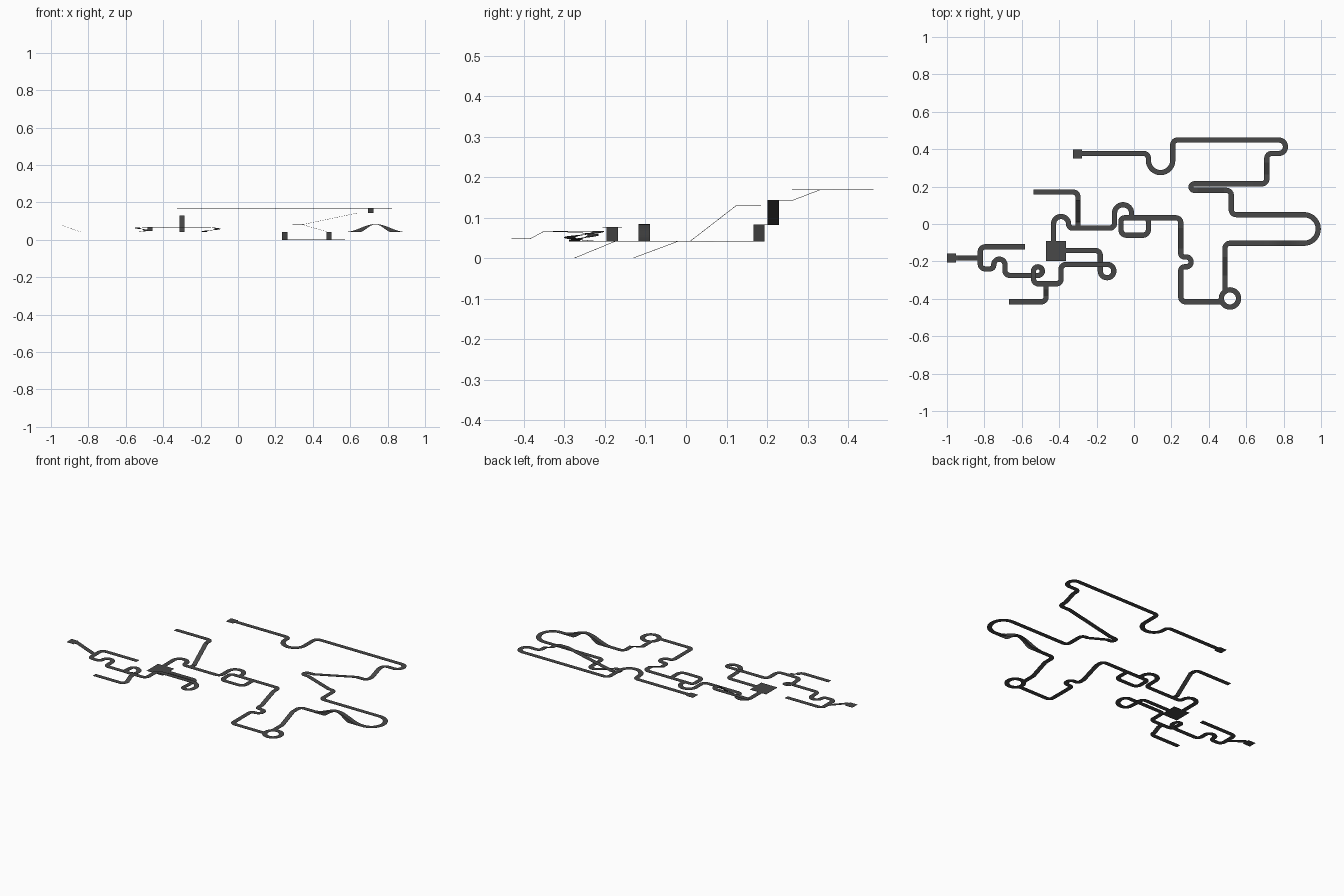
import bpy, bmesh, math
from mathutils import Vector

if "Cube" in bpy.data.objects:
    bpy.data.objects.remove(bpy.data.objects["Cube"])

HALF = 0.014      # half the track width
THICK = 0.0012    # track sheet thickness
R = 0.026         # default corner radius
LOW, MID, TOP = 0.041, 0.066, 0.168

dark = bpy.data.materials.new("dark_grey")
dark.diffuse_color = (0.065, 0.065, 0.065, 1)
dark.use_nodes = True
dark.node_tree.nodes["Principled BSDF"].inputs["Base Color"].default_value = dark.diffuse_color


def fillet(pts, closed=False):
    """Round the corners of a polyline of (x, y, z[, radius])."""
    out, n = [], len(pts)
    for i, p in enumerate(pts):
        c = Vector(p[:3])
        if not closed and i in (0, n - 1):
            out.append(c)
            continue
        a, b = Vector(pts[i - 1][:3]), Vector(pts[(i + 1) % n][:3])
        u, v = (a - c).to_2d().normalized(), (b - c).to_2d().normalized()
        if abs(u.x * v.y - u.y * v.x) < 0.01:
            out.append(c)
            continue
        r = p[3] if len(p) > 3 else R
        s = c + (a - c) * (r / (a - c).to_2d().length)
        e = c + (b - c) * (r / (b - c).to_2d().length)
        centre = c.to_2d() + (u + v) * r
        for k in range(9):
            t = k / 8 * math.pi / 2
            q = centre - v * r * math.cos(t) - u * r * math.sin(t)
            out.append(Vector((q.x, q.y, s.z + (e.z - s.z) * k / 8)))
    clean = [out[0]]
    for q in out[1:]:
        if (q - clean[-1]).to_2d().length > 0.0008:
            clean.append(q)
    return clean


def finish(name, bm, sheet=True):
    me = bpy.data.meshes.new(name)
    bm.to_mesh(me)
    bm.free()
    me.materials.append(dark)
    ob = bpy.data.objects.new(name, me)
    bpy.context.collection.objects.link(ob)
    if sheet:
        mod = ob.modifiers.new("thickness", 'SOLIDIFY')
        mod.thickness = THICK
        mod.offset = 1
    return ob


def ribbon(name, pts, closed=False):
    """Flat strip of constant width along a rounded path."""
    path = fillet(pts, closed)
    n, bm, rows = len(path), bmesh.new(), []
    for i, p in enumerate(path):
        a = path[i - 1] if (i or closed) else p
        b = path[(i + 1) % n] if (i < n - 1 or closed) else p
        d0, d1 = (p - a).to_2d(), (b - p).to_2d()
        d = ((d0.normalized() if d0.length else d0) + (d1.normalized() if d1.length else d1)).normalized()
        side = Vector((-d.y, d.x, 0)) * HALF
        rows.append((bm.verts.new(p - side), bm.verts.new(p + side)))
    for i in range(n if closed else n - 1):
        r0, r1 = rows[i], rows[(i + 1) % n]
        bm.faces.new((r0[0], r1[0], r1[1], r0[1]))
    return finish(name, bm)


def pad(name, x, y, z, size):
    bm = bmesh.new()
    h = size / 2
    bm.faces.new([bm.verts.new((x + i * h, y + j * h, z)) for i, j in ((-1, -1), (1, -1), (1, 1), (-1, 1))])
    return finish(name, bm)


# hump profile on the long return straight
HX0, HX1, HY, HN = 0.895, 0.575, -0.103, 24
hump = []
for i in range(HN + 1):
    t = i / HN
    hump.append((HX0 + (HX1 - HX0) * t, HY, LOW + 0.042 * (0.5 - 0.5 * math.cos(2 * math.pi * t))))

# upper track winding down to the ring
ribbon("upper_track", [
    (-0.302, .377, TOP), (.077, .377, TOP), (.077, .275, TOP, .065), (.207, .275, TOP, .065),
    (.207, .449, TOP), (.81, .449, TOP, .036), (.81, .377, TOP, .036), (.71, .377, TOP),
    (.71, .33, TOP), (.71, .265, .143), (.71, .215, .143), (.64, .215, .143), (.35, .215, .082),
    (.305, .215, .082, .0175), (.305, .18, .082, .0175), (.34, .18, .082), (.48, .18, LOW),
    (.52, .18, LOW), (.52, .050, LOW), (.985, .050, LOW, .0765), (.985, HY, LOW, .0765)]
    + hump + [(.487, HY, LOW), (.487, -.175, LOW), (.487, -.275, 0), (.487, -.36, 0)])

# side skirts under the slopes of the hump
bm = bmesh.new()
for s in (-1, 1):
    prev = None
    for i, (x, y, z) in enumerate(hump):
        drop = 0.022 * math.sin(2 * math.pi * i / HN) ** 2
        z0 = max(LOW, z - drop)
        cur = (bm.verts.new((x, y + s * HALF, z)), bm.verts.new((x, y + s * HALF, z0)))
        if prev:
            f = (prev[0], cur[0], cur[1], prev[1])
            bm.faces.new(f if s > 0 else f[::-1])
        prev = cur
bmesh.ops.remove_doubles(bm, verts=bm.verts, dist=1e-5)
finish("hump_skirts", bm, sheet=False)

# ring junction at ground level
ribbon("ring", [(.513 + i * .046, -.398 + j * .046, 0, .046)
                for i, j in ((-1, -1), (1, -1), (1, 1), (-1, 1))], True)

# middle track from ring to platform
ribbon("middle_track", [
    (.475, -.416, 0), (.25, -.416, 0), (.25, -.229, 0, .02), (.305, -.229, 0, .026),
    (.305, -.176, 0, .026), (.25, -.176, 0, .02), (.25, -.13, 0), (.25, -.02, LOW),
    (.25, .033, LOW), (-.013, .033, LOW, .018), (-.013, .103, LOW, .045), (-.104, .103, LOW, .045),
    (-.104, -.022, LOW), (-.35, -.022, LOW, .022), (-.35, .04, LOW, .039), (-.43, .04, LOW, .039),
    (-.43, -.12, LOW)])
ribbon("side_loop", [(-.07, -.06, LOW, .03), (.077, -.06, LOW, .03),
                     (.077, .033, LOW, .02), (-.07, .033, LOW, .02)], True)
ribbon("rising_branch", [(-.3, -.022, LOW), (-.3, .01, LOW), (-.3, .125, .130),
                         (-.3, .171, .130), (-.537, .171, .130)])

# lower track with its two spiral loops
ribbon("lower_track", [
    (-.417, -.142, LOW), (-.18, -.142, LOW), (-.18, -.217, LOW), (-.18, -.287, .047, .035),
    (-.108, -.287, .054, .035), (-.108, -.216, .061, .035), (-.145, -.216, MID),
    (-.39, -.216, MID), (-.39, -.32, MID), (-.537, -.32, MID), (-.537, -.229, .060, .023),
    (-.49, -.229, .054, .023), (-.49, -.275, .046, .023), (-.537, -.275, LOW), (-.69, -.275, LOW),
    (-.69, -.188, LOW, .03), (-.75, -.188, LOW, .03), (-.75, -.24, LOW, .02), (-.822, -.24, LOW),
    (-.822, -.122, LOW), (-.583, -.122, LOW)])
ribbon("dropping_branch", [(-.47, -.32, MID), (-.47, -.35, MID), (-.47, -.385, .047),
                           (-.47, -.416, .047), (-.667, -.416, .047)])
ribbon("end_ramp", [(-.822, -.182, LOW), (-.84, -.182, LOW), (-.94, -.182, .076), (-.96, -.182, .076)])

# square platforms
pad("platform", -.417, -.144, LOW, .108)
pad("start_pad", -.302, .375, TOP, .048)
pad("end_pad", -.975, -.182, .076, .048)
